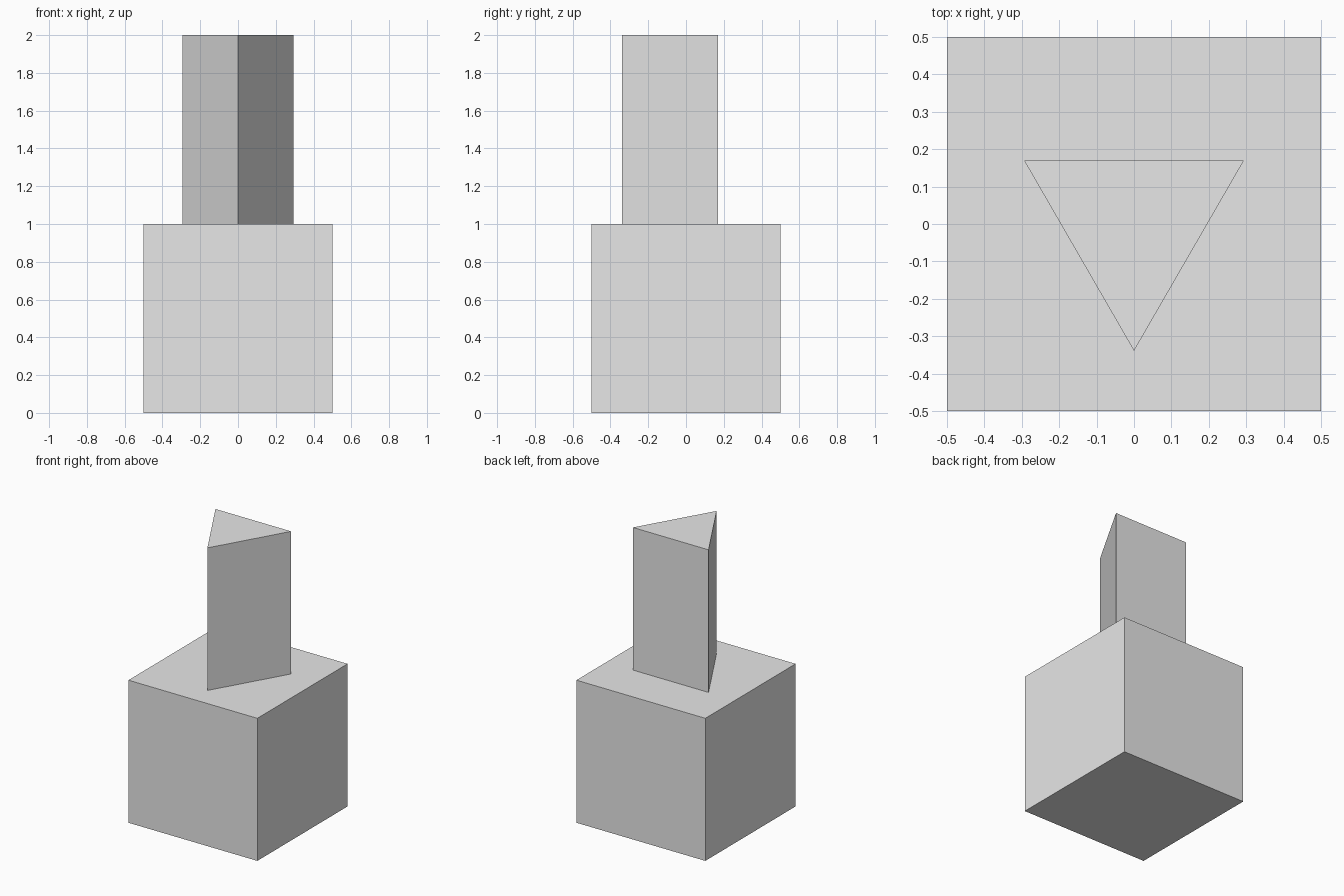
import bpy
from math import radians

old = bpy.data.objects.get("Cube")
if old:
    bpy.data.objects.remove(old, do_unlink=True)

# Single plain grey material
GREY = (0.8, 0.8, 0.8, 1.0)
grey = bpy.data.materials.new("light_grey")
grey.use_nodes = True
grey.diffuse_color = GREY
for node in grey.node_tree.nodes:
    if node.type == 'BSDF_PRINCIPLED':
        node.inputs["Base Color"].default_value = GREY


def finish(name):
    obj = bpy.context.object
    obj.name = obj.data.name = name
    obj.data.materials.append(grey)
    return obj


# Cube base
bpy.ops.mesh.primitive_cube_add(size=1, location=(0, 0, 0.5))
finish("base_block")

# Triangular column, one edge pointing to the front
bpy.ops.mesh.primitive_cylinder_add(vertices=3, radius=0.339, depth=1,
                                    location=(0, 0, 1.5),
                                    rotation=(0, 0, radians(180)))
finish("triangular_column")
